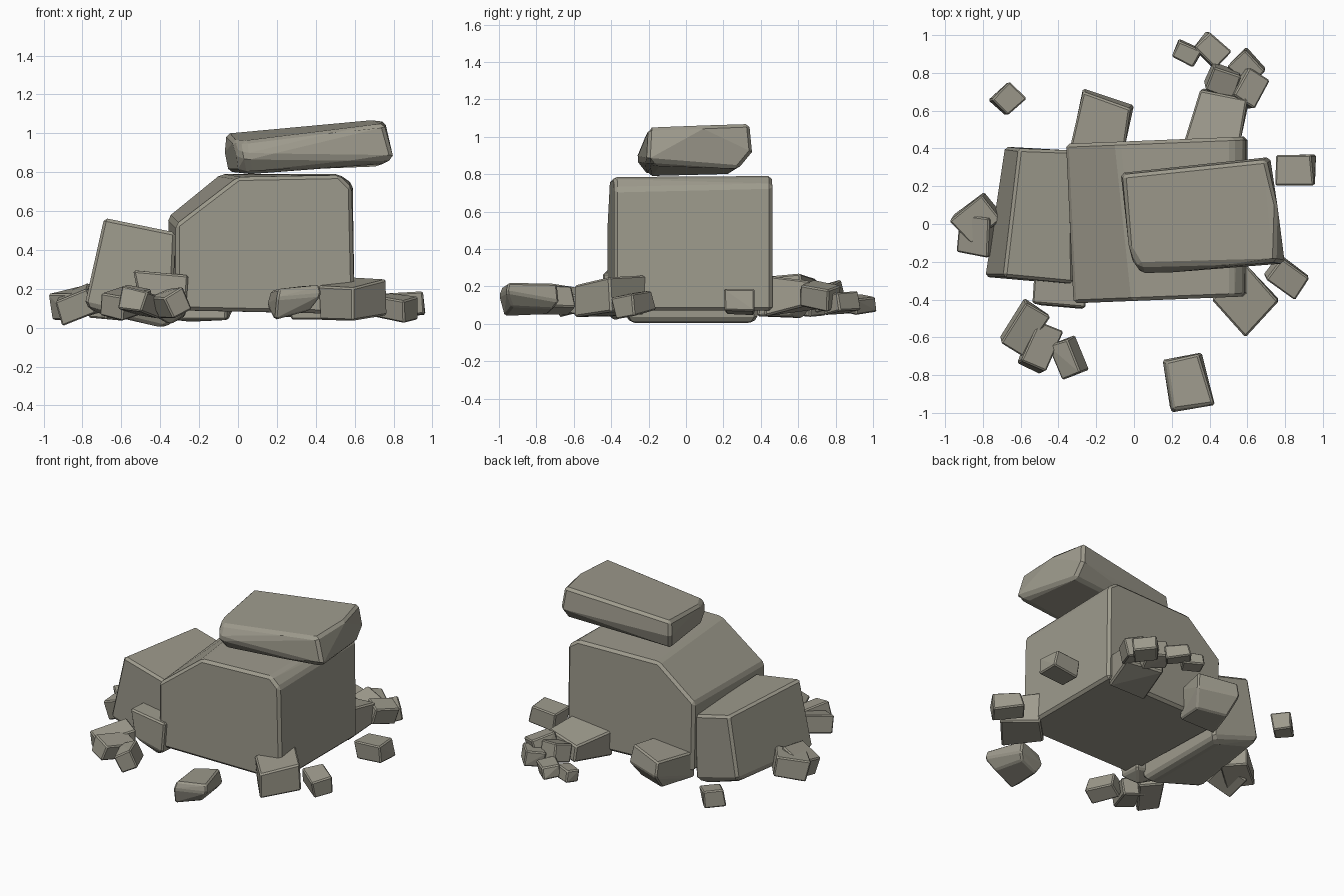
import bpy, bmesh, math, random
from mathutils import Vector, Euler

random.seed(4)
stone = bpy.data.materials.new("grey_stone")
stone.diffuse_color = (0.34, 0.325, 0.265, 1)


def rock(name, pts, bevel=0.015):
    """Convex chipped stone through the given points, with worn edges."""
    bm = bmesh.new()
    for p in pts:
        bm.verts.new(p)
    hull = bmesh.ops.convex_hull(bm, input=bm.verts[:])
    inner = [v for v in hull["geom_interior"] if isinstance(v, bmesh.types.BMVert)]
    if inner:
        bmesh.ops.delete(bm, geom=inner, context="VERTS")
    bmesh.ops.dissolve_limit(bm, angle_limit=math.radians(7),
                             verts=bm.verts[:], edges=bm.edges[:])
    sharp = [e for e in bm.edges if e.calc_face_angle(0) > math.radians(25)]
    bmesh.ops.bevel(bm, geom=sharp, offset=bevel, segments=1, profile=0.5,
                    affect="EDGES", clamp_overlap=True)
    bmesh.ops.recalc_face_normals(bm, faces=bm.faces[:])
    me = bpy.data.meshes.new(name)
    bm.to_mesh(me)
    bm.free()
    me.materials.append(stone)
    ob = bpy.data.objects.new(name, me)
    bpy.context.collection.objects.link(ob)
    return ob


def pebble(name, x, y, z, sx, sy, sz, turn, tilt_x=0, tilt_y=0):
    """Small irregular block, rotated about its centre."""
    rot = Euler([math.radians(a) for a in (tilt_x, tilt_y, turn)]).to_matrix()
    pts = []
    for i in (-.5, .5):
        for j in (-.5, .5):
            for k in (-.5, .5):
                f = [random.uniform(0.86, 1.04) for _ in range(3)]
                pts.append(rot @ Vector((i * sx * f[0], j * sy * f[1], k * sz * f[2]))
                           + Vector((x, y, z)))
    return rock(name, pts, 0.008)


# Main boulder: sloped left shoulder, chamfered right shoulder
front = [(-.32, .09), (-.33, .30), (-.32, .53), (0, .775), (.52, .785),
         (.585, .72), (.61, .35), (.60, .07)]
back = [(-.35, .09), (-.365, .30), (-.36, .57), (-.09, .79), (.52, .79),
        (.59, .74), (.61, .35), (.60, .07)]
main = [(x, -.42 + .04 * (x + .32), z) for x, z in front]
main += [(x, .425 + .04 * (x + .35), z) for x, z in back]
rock("main_boulder", main, 0.018)

# Slab leaning on the left side
rock("left_slab", [
    (-.69, -.28, .565), (-.61, .40, .54), (-.32, -.315, .49), (-.33, .39, .47),
    (-.79, -.28, .12), (-.685, .41, .12), (-.34, -.32, .02), (-.34, .38, .02),
    (-.74, -.22, .08), (-.66, .34, .08), (-.40, -.28, 0), (-.40, .34, 0)], 0.016)

# Flat stone resting on top
rock("cap_stone", [
    (-.06, .26, 1.0), (.70, .34, 1.07), (.75, -.20, 1.05), (.03, -.22, .96),
    (-.03, -.12, .965), (.76, .10, 1.06), (-.07, .27, .90), (.72, .355, .92),
    (.80, -.21, .87), (.04, -.27, .88), (-.01, -.20, .90),
    (.06, -.20, .79), (.74, -.16, .84), (.72, .28, .83), (-.05, .24, .80),
    (0, -.15, .80)], 0.018)

# Medium blocks around the base
rock("front_right_block", [
    (.41, -.40, .215), (.59, -.60, .205), (.765, -.41, .25), (.59, -.21, .26),
    (.42, -.39, .04), (.59, -.60, .035), (.77, -.40, .065), (.59, -.22, .05)], 0.01)
rock("front_left_plate", [
    (-.54, -.42, .295), (-.255, -.445, .27), (-.255, -.29, .27), (-.53, -.28, .295),
    (-.50, -.43, .11), (-.27, -.45, .07), (-.27, -.29, .06), (-.50, -.28, .10),
    (-.35, -.38, .015)], 0.01)
rock("back_block", [
    (-.27, .70, .24), (-.02, .61, .27), (-.05, .40, .25), (-.34, .40, .22),
    (-.27, .72, .14), (0, .63, .15), (-.25, .62, .03), (-.05, .56, .04),
    (-.06, .38, .04), (-.34, .38, .04)], 0.01)
rock("back_right_block", [
    (.35, .71, .19), (.60, .66, .23), (.56, .42, .26), (.26, .42, .22),
    (.36, .72, .08), (.61, .65, .10), (.56, .42, .04), (.27, .42, .04)], 0.01)
rock("front_stone", [
    (.17, -.73, .19), (.34, -.69, .215), (.42, -.95, .22), (.21, -.98, .20),
    (.15, -.72, .12), (.36, -.68, .12), (.43, -.96, .17), (.20, -1.0, .15),
    (.19, -.74, .05), (.33, -.71, .08), (.37, -.93, .09), (.19, -.97, .04)], 0.01)

# Loose rubble: x, y, z, size x/y/z, turn, tilts
rubble = [
    (-.67, .66, .10, .14, .13, .12, 45, 5, 5),
    (.47, .76, .15, .16, .14, .13, -20, 15, 10),
    (.61, .72, .15, .14, .18, .13, -30, -10, 12),
    (.60, .83, .11, .16, .13, .11, -45, 10, 0),
    (.41, .92, .105, .17, .13, .09, -45, -8, 5),
    (.28, .905, .10, .14, .10, .09, -25, 8, 0),
    (.855, .285, .12, .20, .16, .13, 0, 0, -6),
    (.81, -.28, .105, .20, .14, .12, -35, 8, 8),
    (-.58, -.55, .13, .16, .26, .13, -32, 10, 8),
    (-.50, -.65, .13, .15, .25, .12, -25, -8, 10),
    (-.345, -.71, .125, .12, .20, .13, 22, 0, -25),
    (-.83, -.06, .12, .19, .22, .14, -10, 10, -20),
    (-.83, .03, .13, .22, .18, .14, 38, 0, -12),
]
for n, r in enumerate(rubble):
    pebble(f"rubble_{n + 1}", *r)
